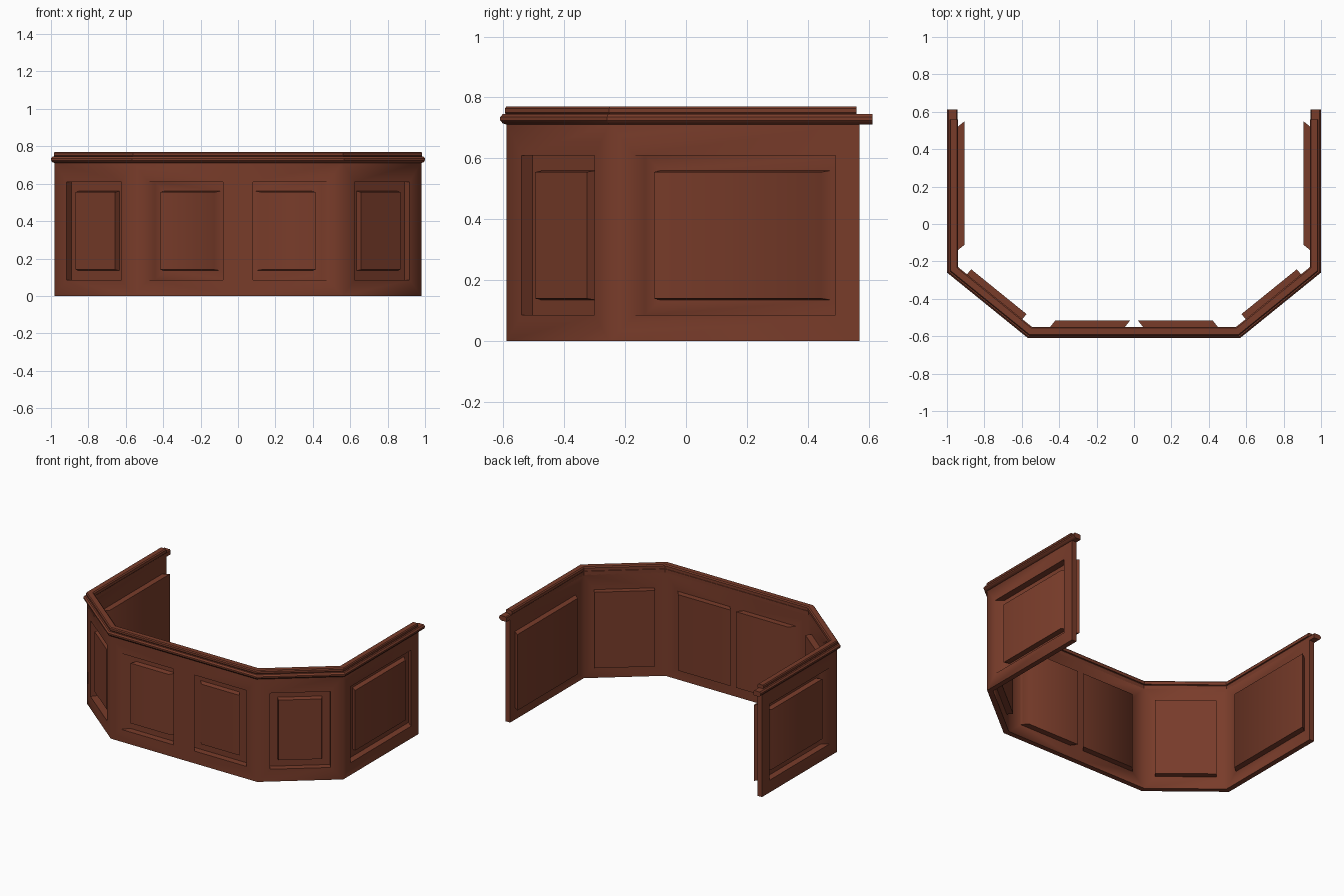
import bpy, bmesh, math
from mathutils import Vector

if "Cube" in bpy.data.objects:
    bpy.data.objects.remove(bpy.data.objects["Cube"])

mat = bpy.data.materials.new("reddish_wood")
mat.diffuse_color = (0.19, 0.045, 0.023, 1)
mat.use_nodes = True
mat.node_tree.nodes["Principled BSDF"].inputs["Base Color"].default_value = mat.diffuse_color

# Right half of the outer wall line in plan, from the front centre to the back end
PATH = [Vector(p) for p in ((0, -.59), (.56, -.59), (.98, -.25), (.98, .57))]
THICK, TOP = .035, .715


def inward(a, b):
    d = (b - a).normalized()
    return Vector((-d.y, d.x))


def offset(path, dist):
    """Mitred offset of the plan line, positive is inward."""
    out = []
    for i, p in enumerate(path):
        ns = []
        if i > 0:
            ns.append(inward(path[i - 1], p))
        if i < len(path) - 1:
            ns.append(inward(p, path[i + 1]))
        n = sum(ns, Vector((0, 0))).normalized()
        out.append(p + n * dist / n.dot(ns[0]))
    return out


def finish(bm, name, angle):
    """Weld, mirror across x, colour and shade."""
    bmesh.ops.remove_doubles(bm, verts=bm.verts, dist=1e-4)
    bmesh.ops.recalc_face_normals(bm, faces=bm.faces)
    me = bpy.data.meshes.new(name)
    bm.to_mesh(me)
    bm.free()
    ob = bpy.data.objects.new(name, me)
    bpy.context.collection.objects.link(ob)
    me.materials.append(mat)
    bpy.ops.object.select_all(action='DESELECT')
    ob.select_set(True)
    bpy.context.view_layer.objects.active = ob
    mod = ob.modifiers.new("mirror", 'MIRROR')
    mod.use_clip = True
    bpy.ops.object.modifier_apply(modifier=mod.name)
    bpy.ops.object.shade_smooth_by_angle(angle=math.radians(angle))


def bridge(bm, a, b):
    for i in range(len(a)):
        j = (i + 1) % len(a)
        bm.faces.new((a[i], a[j], b[j], b[i]))


# Panelled wall: every section has a recess, a raised field and a bulge behind
def wall_section(bm, a, b, ia, ib, shear):
    d, n = (b - a).normalized(), inward(a, b)
    length = (b - a).length

    def rect(p, q, z0, z1):
        return [bm.verts.new((v.x, v.y, z)) for v, z in ((p, z0), (q, z0), (q, z1), (p, z1))]

    def ring(inset, depth):
        base = a + n * depth + d * (shear * depth * .8)
        m = .08 + inset
        return rect(base + d * m, base + d * (length - m), .085 + inset, .61 - inset)

    front, back = rect(a, b, 0, TOP), rect(ia, ib, 0, TOP)
    # outside: frame, recess, raised field
    rings = [front, ring(0, 0), ring(0, .045), ring(.05, .045), ring(.055, .012)]
    for r, s in zip(rings, rings[1:]):
        bridge(bm, r, s)
    bm.faces.new(rings[-1])
    # inside: frame and bulging panel back
    rings = [back, ring(0, THICK), ring(0, .075)]
    for r, s in zip(rings, rings[1:]):
        bridge(bm, r, s)
    bm.faces.new(rings[-1])
    # bottom and top edges
    for i, j in ((0, 1), (2, 3)):
        bm.faces.new((front[i], front[j], back[j], back[i]))
    return front, back


bm = bmesh.new()
inner = offset(PATH, THICK)
for i, shear in enumerate((-1, 0, 1)):
    f, k = wall_section(bm, PATH[i], PATH[i + 1], inner[i], inner[i + 1], shear)
bm.faces.new((f[1], f[2], k[2], k[1]))
finish(bm, "panelled_wall", 55)


# Mouldings along the top: profile points are (outward distance, z)
def moulding(name, profile, end_y):
    path = PATH[:-1] + [Vector((.98, end_y))]
    lines = [offset(path, -o) for o, z in profile]
    bm = bmesh.new()
    sections = [[bm.verts.new((l[i].x, l[i].y, z)) for l, (o, z) in zip(lines, profile)]
                for i in range(len(path))]
    for s, t in zip(sections, sections[1:]):
        bridge(bm, s, t)
    bm.faces.new(sections[-1])
    finish(bm, name, 35)


moulding("rail_nosing", [(0, .711), (.012, .715), (.02, .725), (.02, .735),
                         (.012, .745), (-.03, .745), (-.035, .738), (-.035, .711)], .612)
moulding("rail_cap", [(0, .743), (.005, .75), (.005, .763), (0, .77),
                      (-.033, .77), (-.04, .763), (-.04, .743)], .56)
